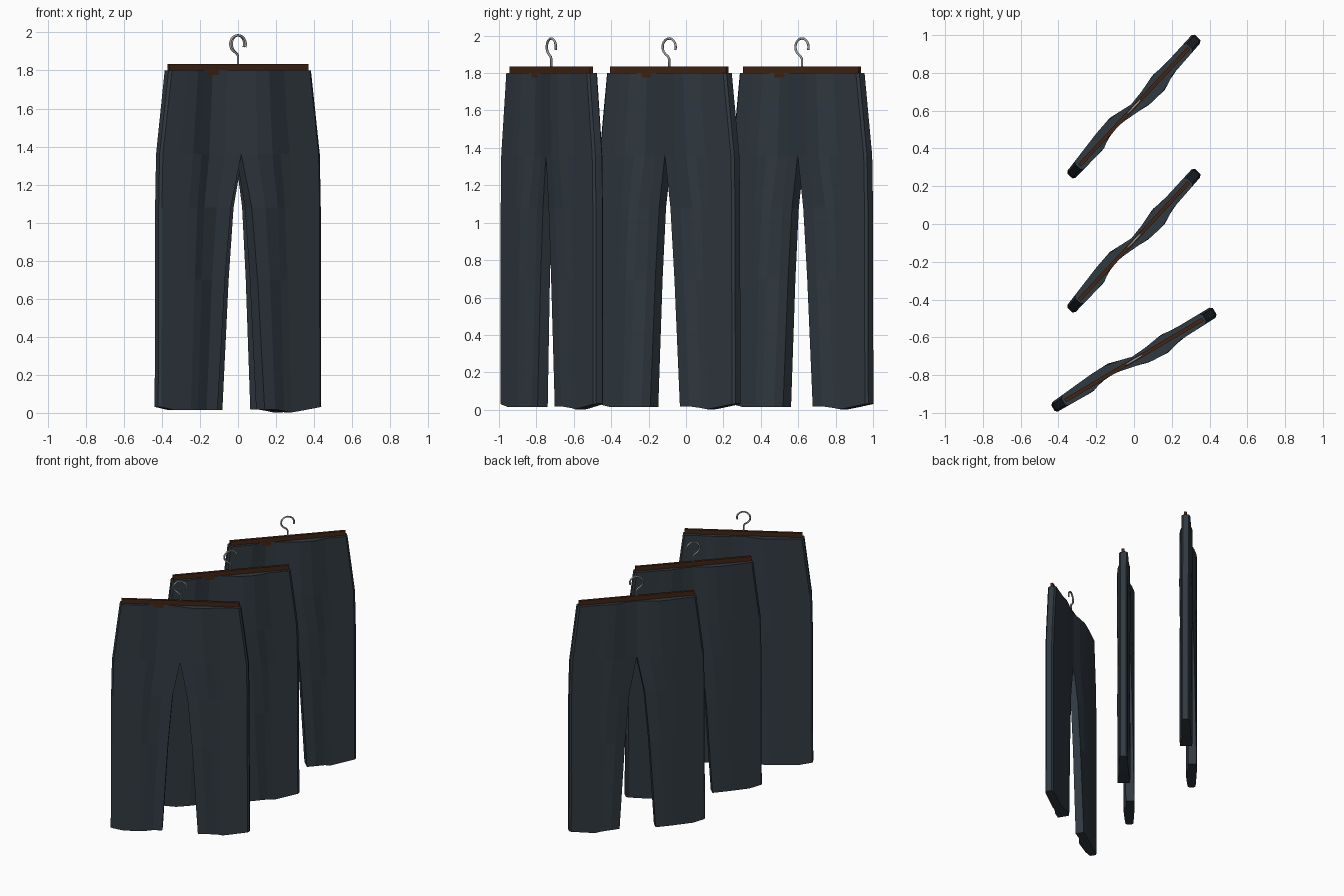
import bpy, bmesh, math
from mathutils import Matrix

if "Cube" in bpy.data.objects:
    bpy.data.objects.remove(bpy.data.objects["Cube"])


def material(name, rgb):
    m = bpy.data.materials.new(name)
    m.diffuse_color = (*rgb, 1)
    m.use_nodes = True
    m.node_tree.nodes["Principled BSDF"].inputs["Base Color"].default_value = m.diffuse_color
    return m


FABRIC = material("dark slate fabric", (0.030, 0.041, 0.052))
WOOD = material("dark brown wood", (0.055, 0.018, 0.007))
METAL = material("grey metal", (0.33, 0.33, 0.33))

# Drape of the cloth: depth of front and back surface along the width
FRONT = [(-.5, -.03), (-.27, -.034), (-.18, -.002), (-.05, -.02), (.065, -.052),
         (.18, -.058), (.26, -.034), (.5, -.026)]
BACK = [(-.5, .026), (-.24, .05), (-.13, .054), (.015, .016), (.1, .028),
        (.19, .043), (.26, .034), (.5, .036)]
# Rows: height, outer edge, inner edge of one trouser leg
ROWS = [(1.80, .435, 0), (1.36, .490, 0), (1.08, .496, .055), (.70, .496, .088), (.015, .499, .130)]
FRACTIONS = [.25, .40, .52, .64, .82, 1]


def lerp_table(table, u):
    for (a, va), (b, vb) in zip(table, table[1:]):
        if u <= b:
            return va + (vb - va) * (max(u, a) - a) / (b - a)
    return table[-1][1]


def place(obj, mat, frame):
    obj.data.materials.append(mat)
    obj.matrix_world = frame
    return obj


def mesh_object(name, bm, mat, frame):
    bmesh.ops.recalc_face_normals(bm, faces=bm.faces)
    me = bpy.data.meshes.new(name)
    bm.to_mesh(me)
    bm.free()
    ob = bpy.data.objects.new(name, me)
    bpy.context.collection.objects.link(ob)
    return place(ob, mat, frame)


def hem(side, a, z):
    # slightly uneven trouser bottoms
    if z > .1:
        return z
    if side > 0:
        return max(0, .002 + .16 * abs(a - .31)) if a > .2 else .018
    return .03 if a > .45 else .015


def trousers(frame):
    bm = bmesh.new()
    for side in (-1, 1):
        grid = []
        for z, outer, inner in ROWS:
            # chamfered outer edge, then columns towards the inner seam
            cols = [outer, outer - .014] + [outer + (inner - outer) * f for f in FRACTIONS]
            row = []
            for k, a in enumerate(cols):
                u = side * a
                f, b = lerp_table(FRONT, u), lerp_table(BACK, u)
                if k == 0:
                    mid = (f + b) / 2
                    f, b = mid + (f - mid) * .65, mid + (b - mid) * .65
                h = hem(side, a, z)
                row.append((bm.verts.new((u, f, h)), bm.verts.new((u, b, h))))
            grid.append(row)
        n = len(grid[0])
        for r in range(len(grid) - 1):
            p, q = grid[r], grid[r + 1]
            for k in range(n - 1):
                for s in (0, 1):
                    bm.faces.new((p[k][s], p[k + 1][s], q[k + 1][s], q[k][s]))
            bm.faces.new((p[0][0], p[0][1], q[0][1], q[0][0]))
            if r >= 1:  # inner leg below the crotch
                bm.faces.new((p[-1][0], p[-1][1], q[-1][1], q[-1][0]))
        for row in (grid[0], grid[-1]):  # waist and hem closures
            for k in range(n - 1):
                bm.faces.new((row[k][0], row[k + 1][0], row[k + 1][1], row[k][1]))
    bmesh.ops.remove_doubles(bm, verts=bm.verts, dist=1e-5)
    mesh_object("trousers", bm, FABRIC, frame)


def hanger(frame):
    # wooden bar
    bm = bmesh.new()
    bmesh.ops.create_cube(bm, size=1, matrix=Matrix.Translation((0, 0, 1.805))
                          @ Matrix.Diagonal((.847, .02, .06, 1)))
    mesh_object("hanger_bar", bm, WOOD, frame)
    # wire hook
    pts = [(0, 1.82), (0, 1.875), (-.008, 1.889)]
    for i in range(15):
        a = math.radians(235 - i * 255 / 14)
        pts.append((.048 * math.cos(a), 1.939 + .046 * math.sin(a)))
    cu = bpy.data.curves.new("hanger_hook", 'CURVE')
    cu.dimensions = '3D'
    cu.bevel_depth = .0065
    cu.bevel_resolution = 1
    cu.use_fill_caps = True
    sp = cu.splines.new('POLY')
    sp.points.add(len(pts) - 1)
    for p, (u, z) in zip(sp.points, pts):
        p.co = (u, 0, z, 1)
    ob = bpy.data.objects.new("hanger_hook", cu)
    bpy.context.collection.objects.link(ob)
    place(ob, METAL, frame)


# Three hanging pairs, front to back
for y, angle in ((-.72, 30.5), (-.09, 47), (.62, 47)):
    frame = Matrix.Translation((0, y, 0)) @ Matrix.Rotation(math.radians(angle), 4, 'Z')
    trousers(frame)
    hanger(frame)
